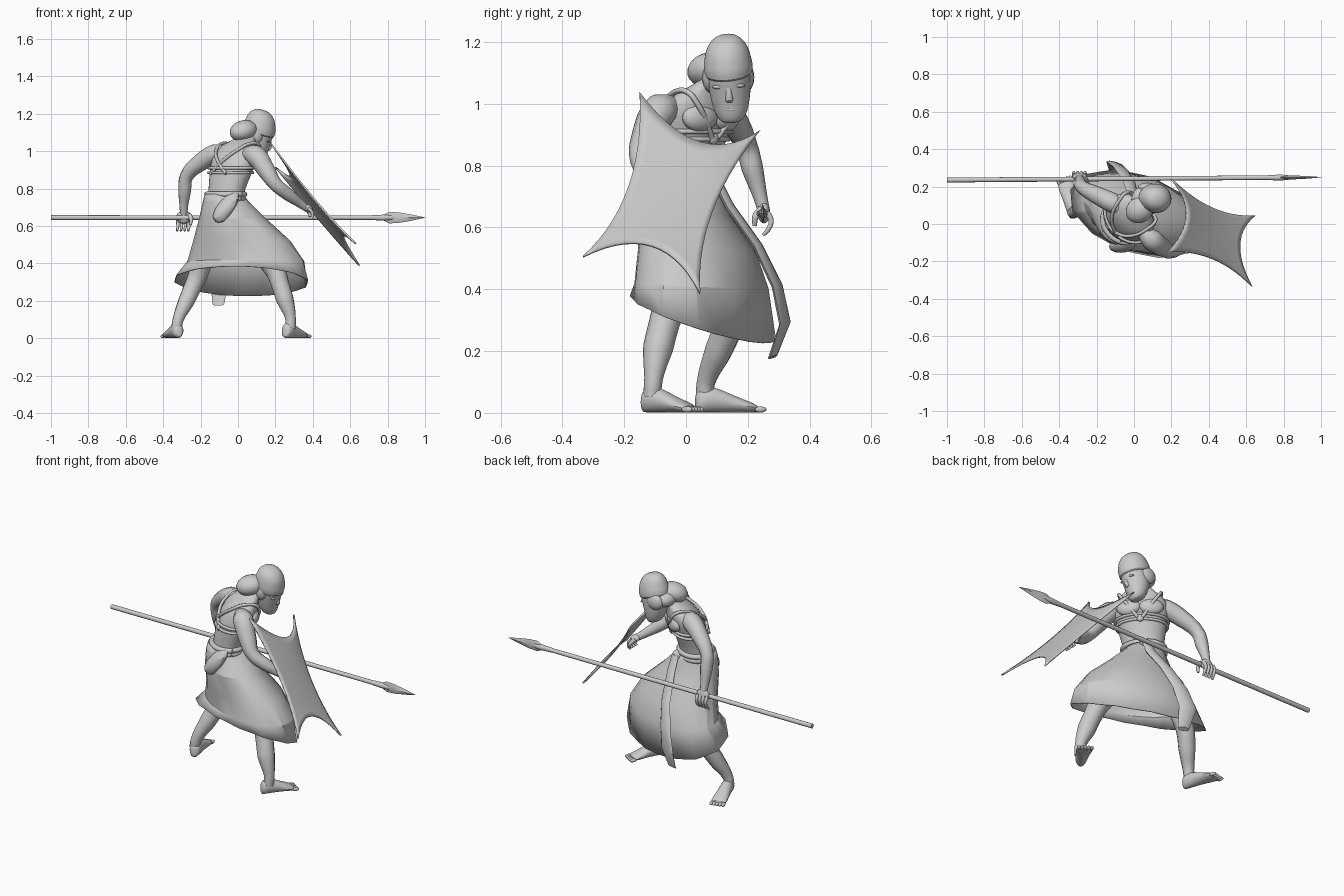
import bpy, bmesh, math
from mathutils import Vector as V

if "Cube" in bpy.data.objects:
    bpy.data.objects.remove(bpy.data.objects["Cube"])


def finish(name, bm, subsurf=0, thick=0, angle=40):
    bmesh.ops.recalc_face_normals(bm, faces=bm.faces)
    me = bpy.data.meshes.new(name)
    bm.to_mesh(me)
    bm.free()
    ob = bpy.data.objects.new(name, me)
    bpy.context.collection.objects.link(ob)
    bpy.ops.object.select_all(action='DESELECT')
    ob.select_set(True)
    bpy.context.view_layer.objects.active = ob
    bpy.ops.object.shade_smooth_by_angle(angle=math.radians(angle))
    if thick:
        m = ob.modifiers.new("thickness", 'SOLIDIFY')
        m.thickness, m.offset = thick, 0
    if subsurf:
        m = ob.modifiers.new("smooth", 'SUBSURF')
        m.levels = m.render_levels = subsurf
    return ob


def skin_rings(name, rings, caps=True, **kw):
    """Join equal-length closed rings of points."""
    bm = bmesh.new()
    vs = [[bm.verts.new(p) for p in r] for r in rings]
    n = len(vs[0])
    for a, b in zip(vs, vs[1:]):
        for i in range(n):
            j = (i + 1) % n
            bm.faces.new((a[i], a[j], b[j], b[i]))
    if caps:
        bm.faces.new(vs[0])
        bm.faces.new(vs[-1])
    return finish(name, bm, **kw)


def loft(name, secs, n=12, **kw):
    """Sections are (centre, half-axis u, half-axis v)."""
    ang = [math.tau * i / n for i in range(n)]
    return skin_rings(name, [[V(c) + V(u) * math.cos(a) + V(v) * math.sin(a) for a in ang]
                             for c, u, v in secs], **kw)


def limb(name, pts):
    """Smooth round limb through (x, y, z, radius) points."""
    cu = bpy.data.curves.new(name, 'CURVE')
    cu.dimensions, cu.bevel_depth, cu.bevel_resolution = '3D', 1.0, 3
    cu.resolution_u, cu.use_fill_caps = 5, True
    sp = cu.splines.new('BEZIER')
    sp.bezier_points.add(len(pts) - 1)
    for b, p in zip(sp.bezier_points, pts):
        b.co, b.radius = p[:3], p[3]
        b.handle_left_type = b.handle_right_type = 'AUTO'
    ob = bpy.data.objects.new(name, cu)
    bpy.context.collection.objects.link(ob)
    bpy.ops.object.select_all(action='DESELECT')
    ob.select_set(True)
    bpy.context.view_layer.objects.active = ob
    bpy.ops.object.convert(target='MESH')


def blob(name, c, r, yaw=0, pitch=0):
    bm = bmesh.new()
    bmesh.ops.create_uvsphere(bm, u_segments=16, v_segments=10, radius=1)
    bmesh.ops.scale(bm, vec=r, verts=bm.verts)
    ob = finish(name, bm, angle=80)
    ob.location = c
    ob.rotation_euler = (0, pitch, yaw)
    return ob


# spear: shaft, socket and diamond blade
def on_spear(x):
    return (x, 0.2425 + 0.0075 * x, 0.645)


loft("spear_shaft", [(on_spear(x), (0, r, 0), (0, 0, r)) for x, r in
                     [(-1, .013), (.7, .012), (.78, .016), (.82, .013), (.86, .006)]])
loft("spear_blade", [(on_spear(x), (0, a, 0), (0, 0, b)) for x, a, b in
                     [(.77, .008, .012), (.81, .011, .031), (.86, .010, .028),
                      (.93, .007, .016), (1, .001, .001)]], n=4)

# shield: stretched hide with four points and concave edges
P = [V(p) for p in [(.18, -.15, 1.035), (.20, .24, .915), (.65, .045, .387), (.63, -.333, .505)]]
M = [V(p) for p in [(.28, .045, .875), (.42, .085, .65), (.565, -.11, .54), (.42, -.187, .73)]]


def edge(a, m, b, t):
    return a * (1 - t) * (1 - 2 * t) + m * 4 * t * (1 - t) + b * t * (2 * t - 1)


bm = bmesh.new()
N = 14
grid = []
for i in range(N + 1):
    v = i / N
    row = []
    for j in range(N + 1):
        u = j / N
        p = (edge(P[0], M[0], P[1], u) * (1 - v) + edge(P[3], M[2], P[2], u) * v
             + edge(P[0], M[3], P[3], v) * (1 - u) + edge(P[1], M[1], P[2], v) * u
             - P[0] * (1 - u) * (1 - v) - P[1] * u * (1 - v) - P[2] * u * v - P[3] * (1 - u) * v)
        row.append(bm.verts.new(p))
    grid.append(row)
for i in range(N):
    for j in range(N):
        bm.faces.new((grid[i][j], grid[i][j + 1], grid[i + 1][j + 1], grid[i + 1][j]))
finish("hide_shield", bm, thick=.009)

# torso, turned 45 degrees: W points to the shield arm, F to the chest
W, F = V((.707, -.707, 0)), V((.707, .707, 0))
TORSO = [(-.07, 0, .62, .115, .09), (-.07, 0, .75, .103, .082), (-.05, .01, .84, .122, .09),
         (-.03, .025, .92, .142, .1), (-.01, .045, .99, .15, .095), (.005, .06, 1.035, .12, .07),
         (.03, .08, 1.06, .055, .055), (.085, .125, 1.11, .045, .045)]
loft("torso", [((x, y, z), W * w, F * f) for x, y, z, w, f in TORSO], n=16, subsurf=1)


def on_torso(deg, z, off=.002):
    for a, b in zip(TORSO, TORSO[1:]):
        if z <= b[2]:
            t = (z - a[2]) / (b[2] - a[2])
            x, y, _, w, f = [p + (q - p) * t for p, q in zip(a, b)]
            d = math.radians(deg)
            return V((x, y, z)) + W * (w + off) * math.cos(d) + F * (f + off) * math.sin(d)


for s in (-1, 1):
    blob("chest_muscle", V((-.01, .045, .955)) + W * .06 * s + F * .06, (.03, .066, .045),
         math.radians(45 - 12 * s))

# harness: chest bands, shoulder straps and ring
for z in (.885, .91):
    limb("chest_band", [(*on_torso(a, z), .008) for a in range(0, 361, 20)])
for s in (0, 1):
    path = [(85, .89), (68, .95), (52, 1.0), (30, 1.035), (-25, 1.04), (-55, 1.01), (-78, .96), (-115, .88)]
    limb("shoulder_strap", [(*on_torso(180 - a if s else a, z, .008), .009) for a, z in path])
blob("harness_ring", on_torso(90, .89), (.014, .02, .022), math.radians(45))

# belt and pouch
for z in (.745, .77):
    limb("belt", [(*on_torso(a, z, .004), .015) for a in range(0, 361, 20)])
loft("pouch", [((-.08, -.125, .62), (.02, 0, .01), (0, .014, 0)),
               ((-.08, -.125, .66), (.065, 0, .03), (0, .035, 0)),
               ((-.06, -.115, .72), (.075, 0, .03), (0, .04, 0)),
               ((-.03, -.09, .785), (.03, 0, .01), (0, .02, 0))], n=10, subsurf=1)

# skirt: widening oval rings along the stride, with a sloping pleated hem
rings = []
for cx, cy, z, rx, ry, yaw, hem in [(-.075, 0, .77, .10, .095, 0, 0), (-.065, 0, .73, .12, .11, 0, 0),
                                    (-.03, 0, .64, .18, .135, -20, 0), (.02, .035, .52, .268, .172, -22, 0),
                                    (.042, .05, .41, .326, .19, -22, .1), (.017, .055, .305, .372, .205, -20, 1)]:
    ring = []
    q = math.radians(yaw)
    for i in range(24):
        a = math.tau * i / 24
        k = 1 + .015 * hem * (-1) ** i
        x, y = rx * k * math.cos(a), ry * k * math.sin(a)
        ring.append((cx + x * math.cos(q) - y * math.sin(q), cy + x * math.sin(q) + y * math.cos(q),
                     z + .08 * hem * math.cos(a + q + math.radians(105))))
    rings.append(ring)
skin_rings("skirt", rings, caps=False, thick=.006, angle=20)

# sash hanging down the front
loft("sash", [(c, (w, -w * .3, 0), (.003, .012, .006)) for c, w in
              [((0, .10, .75), .025), ((0, .14, .67), .03), ((-.03, .232, .54), .035),
               ((-.07, .295, .41), .042), ((-.10, .32, .29), .048), ((-.105, .28, .18), .03)]], n=8)
blob("sash_knot", (-.005, .085, .75), (.03, .026, .026))

# arms
limb("spear_arm", [(-.05, .08, .99, .04), (-.12, .115, .985, .054), (-.2, .155, .94, .047),
                   (-.275, .195, .865, .036), (-.285, .215, .79, .035), (-.29, .24, .70, .023),
                   (-.29, .25, .66, .02)])
limb("shield_arm", [(.05, -.04, .985, .04), (.095, -.085, .975, .058), (.15, -.125, .9, .05),
                    (.2, -.145, .825, .038), (.26, -.12, .775, .036), (.34, -.07, .715, .023),
                    (.36, -.06, .70, .02)])
# hands: palm, four fingers and a thumb each
blob("spear_palm", (-.29, .252, .648), (.04, .02, .035))
blob("shield_palm", (.37, -.05, .695), (.033, .032, .02), math.radians(35), .5)
for i in range(4):
    x = -.322 + .02 * i
    limb("spear_finger", [(x, .262, .65, .010), (x, .275, .622, .009), (x, .267, .595, .008),
                          (x - .004, .25, .575, .006)])
    y = -.085 + .02 * i
    limb("shield_finger", [(.375, y, .695, .010), (.395, y, .675, .009), (.398, y, .65, .008),
                           (.385, y, .635, .006)])
limb("spear_thumb", [(-.26, .245, .66, .012), (-.25, .225, .635, .011), (-.255, .222, .605, .007)])
limb("shield_thumb", [(.355, -.03, .70, .012), (.38, -.012, .67, .01), (.385, -.015, .65, .007)])

# legs
limb("front_leg", [(-.03, -.04, .62, .07), (.1, -.03, .5, .075), (.2, -.05, .36, .056),
                   (.225, -.07, .29, .05), (.25, -.09, .21, .049), (.28, -.105, .11, .03),
                   (.28, -.11, .05, .028)])
limb("rear_leg", [(-.1, .05, .62, .07), (-.17, .1, .48, .06), (-.21, .14, .35, .054),
                  (-.24, .135, .28, .049), (-.275, .105, .2, .045), (-.32, .065, .1, .03),
                  (-.33, .06, .05, .028)])


# feet: wedge along the heel-to-toe line, plus toes
def foot(name, heel, toe):
    h, t = V((*heel, 0)), V((*toe, 0))
    d = (t - h).normalized()
    s = V((-d.y, d.x, 0))
    secs = [(0, .018, .03), (.06, .032, .042), (.25, .036, .045), (.5, .038, .032),
            (.75, .047, .02), (.92, .042, .013)]
    loft(name, [(h.lerp(t, k) + V((0, 0, z)), s * w, V((0, 0, z))) for k, w, z in secs], subsurf=1)
    for i in range(5):
        blob(name + "_toe", h.lerp(t, .92) + s * (.017 * (i - 2)) + V((0, 0, .011)),
             (.02, .010, .010), math.atan2(d.y, d.x))


foot("front_foot", (.25, -.14), (.36, .035))
foot("rear_foot", (-.315, .03), (-.375, .25))

# head, tilted down and facing +x
O, f, s, u = V((.1, .14, 1.08)), V((.95, -.04, -.3)), V((.05, .99, .08)), V((.3, -.08, .95))


def head_rings(rows):
    return [(O + u * h + f * o, f * a, s * b) for h, o, a, b in rows]


loft("face", head_rings([(-.132, .042, .026, .026), (-.122, .038, .042, .044), (-.095, .028, .057, .057),
                         (-.065, .016, .068, .064), (-.03, .008, .077, .07), (.005, .006, .078, .071),
                         (.03, .004, .086, .073), (.1, 0, .05, .04)]), n=16, subsurf=1)
loft("head_wrap", head_rings([(.015, .002, .084, .074), (.02, .002, .09, .08), (.052, 0, .091, .081),
                              (.06, 0, .087, .078), (.1, -.004, .08, .072), (.13, -.008, .058, .052),
                              (.146, -.01, .025, .025)]), n=20, subsurf=1)
loft("nose", head_rings([(.005, .074, .008, .009), (-.02, .079, .011, .01), (-.046, .084, .016, .015),
                         (-.056, .074, .012, .013)]), n=8, subsurf=1)
blob("mouth", O - u * .08 + f * .075, (.009, .022, .008))
for k in (-1, 1):
    blob("brow", O - u * .004 + f * .066 + s * .03 * k, (.012, .023, .007))

# gathered hair behind the head and beside the ears
blob("hair_bun", (.03, .075, 1.11), (.08, .068, .055), math.radians(35), -.25)
blob("hair_side", (.07, .195, 1.085), (.05, .026, .045))
blob("hair_side", (.08, .08, 1.085), (.055, .028, .05))
blob("hair_nape", (.045, .13, 1.09), (.06, .07, .045))
